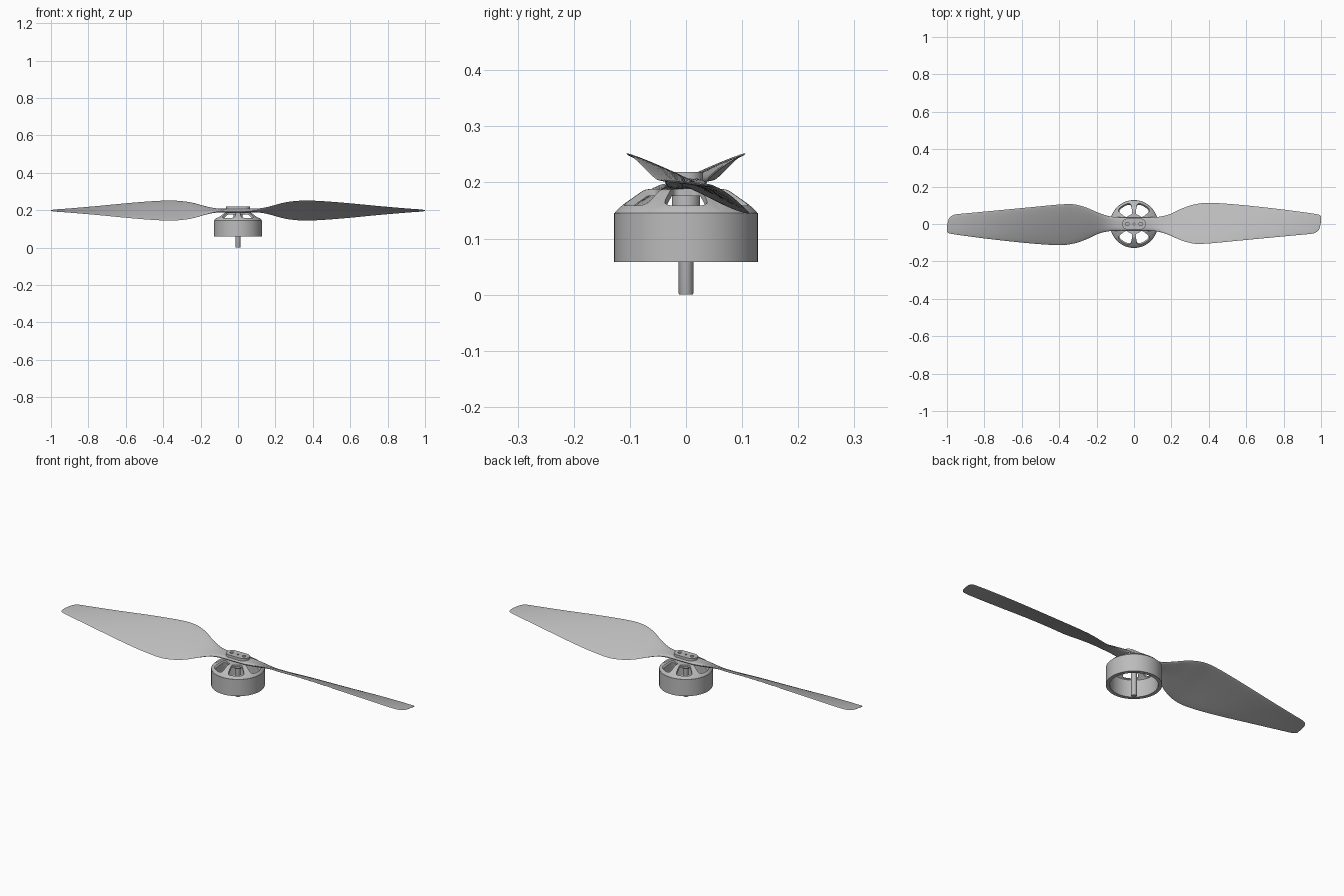
import bpy, bmesh
from math import sin, cos, tau, pi, radians

cube = bpy.data.objects.get("Cube")
if cube:
    bpy.data.objects.remove(cube, do_unlink=True)

GREY = (0.5, 0.5, 0.5, 1)
grey = bpy.data.materials.new("plain grey")
grey.use_nodes = True
grey.diffuse_color = GREY
grey.node_tree.nodes["Principled BSDF"].inputs["Base Color"].default_value = GREY


def finish(name, data, thickness=0):
    """Link the part, bake its modifiers and smooth it with sharp edges kept."""
    ob = bpy.data.objects.new(name, data)
    bpy.context.collection.objects.link(ob)
    data.materials.append(grey)
    if thickness:
        mod = ob.modifiers.new("thickness", 'SOLIDIFY')
        mod.thickness = thickness
        mod.offset = -1
    bpy.ops.object.select_all(action='DESELECT')
    ob.select_set(True)
    bpy.context.view_layer.objects.active = ob
    bpy.ops.object.convert(target='MESH')
    bpy.ops.object.shade_smooth_by_angle(angle=radians(35))
    return ob


def to_mesh(name, bm):
    me = bpy.data.meshes.new(name)
    bm.to_mesh(me)
    bm.free()
    return me


def lathe(name, profile, closed=False, n=64):
    """Turn (radius, height) points around the z axis."""
    bm = bmesh.new()
    rings = [[bm.verts.new((r * cos(tau * i / n), r * sin(tau * i / n), z))
              for i in range(n)] for r, z in profile]
    pairs = list(zip(rings, rings[1:]))
    if closed:
        pairs.append((rings[-1], rings[0]))
    else:
        bm.faces.new(rings[0])
        bm.faces.new(rings[-1])
    for a, b in pairs:
        for i in range(n):
            j = (i + 1) % n
            bm.faces.new((a[i], a[j], b[j], b[i]))
    bmesh.ops.recalc_face_normals(bm, faces=bm.faces)
    return finish(name, to_mesh(name, bm))


# Motor can, shaft and the boss that holds the shaft
lathe("motor_can", [(0.128, 0.058), (0.128, 0.146), (0.11, 0.146), (0.11, 0.058)], closed=True)
lathe("shaft", [(0.012, 0), (0.013, 0.002), (0.013, 0.19)], n=32)
lathe("shaft_boss", [(0.022, 0.153), (0.025, 0.157), (0.025, 0.185)], n=32)

# Spoked dome: six equal sectors, each with a rounded window
DOME = [(0, 0.188), (0.068, 0.188), (0.076, 0.186), (0.116, 0.158),
        (0.122, 0.152), (0.127, 0.146)]
R_IN, R_OUT = 0.02, 0.127


def dome_height(r):
    for (r0, z0), (r1, z1) in zip(DOME, DOME[1:]):
        if r <= r1 + 1e-6:
            return z0 + (z1 - z0) * (r - r0) / (r1 - r0)


def dome_point(u, r, sector):
    a = (sector + u / 2) * tau / 6
    return (r * cos(a), r * sin(a), dome_height(r))


def sector_loops(count=48, steps=6):
    """Loops of (u, r) from the window edge out to the sector border."""
    mid, half = (R_IN + R_OUT) / 2, (R_OUT - R_IN) / 2
    win_mid, win_half = 0.084, 0.031
    for k in range(steps + 1):
        t = k / steps
        loop = []
        for i in range(count):
            c, s = cos(tau * (i + 0.5) / count), sin(tau * (i + 0.5) / count)
            big = max(abs(c), abs(s)) / cos(pi / count) ** 0
            corner = abs(abs(c) - abs(s)) < 0.1
            bu, br = c / big, s / big
            if corner:
                bu, br = (1 if c > 0 else -1), (1 if s > 0 else -1)
            d = (abs(c) ** 5 + abs(s) ** 5) ** 0.2
            wu, wr = 0.72 * c / d, win_mid + win_half * s / d
            loop.append((wu + (bu - wu) * t, wr + (mid + half * br - wr) * t))
        yield loop


bm = bmesh.new()
for sector in range(6):
    rings = [[bm.verts.new(dome_point(u, r, sector)) for u, r in loop]
             for loop in sector_loops()]
    for a, b in zip(rings, rings[1:]):
        for i in range(len(a)):
            j = (i + 1) % len(a)
            bm.faces.new((a[i], a[j], b[j], b[i]))
bmesh.ops.remove_doubles(bm, verts=bm.verts, dist=0.00005)
bm.normal_update()
bmesh.ops.reverse_faces(bm, faces=[f for f in bm.faces if f.normal.z < 0])
finish("spoked_dome", to_mesh("spoked_dome", bm), thickness=0.012)

# Blade stations: x, front edge y, back edge y, edge rise, half thickness
STATIONS = [
    (0, -0.036, 0.036, 0, 0.0095), (0.07, -0.036, 0.036, 0.001, 0.0093),
    (0.13, -0.041, 0.038, 0.009, 0.008), (0.19, -0.06, 0.052, 0.026, 0.006),
    (0.25, -0.086, 0.08, 0.043, 0.004), (0.32, -0.105, 0.104, 0.052, 0.003),
    (0.4, -0.104, 0.113, 0.053, 0.003), (0.55, -0.09, 0.104, 0.043, 0.003),
    (0.75, -0.071, 0.083, 0.024, 0.0025), (0.9, -0.057, 0.064, 0.011, 0.002),
    (0.955, -0.051, 0.056, 0.007, 0.002), (0.98, -0.04, 0.052, 0.005, 0.002),
    (0.993, -0.02, 0.048, 0.003, 0.0015), (1, 0.015, 0.042, 0.002, 0.001)]


def smooth_stations(steps=4):
    """Run a smooth curve through the stations."""
    last = len(STATIONS) - 1
    for k in range(last):
        quad = [STATIONS[min(max(k + d, 0), last)] for d in (-1, 0, 1, 2)]
        for s in range(steps):
            t = s / steps
            yield [b + t / 2 * (c - a + t * (2 * a - 5 * b + 4 * c - d
                   + t * (3 * (b - c) + d - a))) for a, b, c, d in zip(*quad)]
    yield STATIONS[last]


def section(station, side, n=14):
    """Closed blade section; side -1 is the same blade turned half round."""
    x, front, back, rise, half = station
    points = []
    for i in range(2 * n):
        c = -cos(pi * i / n)
        face = (1 if i < n else -1) * max(0, 1 - c ** 4) ** 0.5
        y = (front + back) / 2 + (back - front) / 2 * c * side
        bow = 0.1 * rise * (1 - c * c)
        points.append((side * x, side * y, 0.198 - rise * c * side + bow + half * face))
    return points


stations = list(smooth_stations())
sections = [section(s, -1) for s in reversed(stations[1:])] + [section(s, 1) for s in stations]
bm = bmesh.new()
rings = [[bm.verts.new(p) for p in sec] for sec in sections]
for a, b in zip(rings, rings[1:]):
    for i in range(len(a)):
        j = (i + 1) % len(a)
        bm.faces.new((a[i], a[j], b[j], b[i]))
bm.faces.new(rings[0])
bm.faces.new(rings[-1])
bmesh.ops.recalc_face_normals(bm, faces=bm.faces)
finish("propeller_blades", to_mesh("propeller_blades", bm))

# Clamp plate with two screw holes and a centre hole
plate = bpy.data.curves.new("clamp_plate", 'CURVE')
plate.dimensions = '2D'
plate.fill_mode = 'BOTH'
plate.extrude = 0.007


def outline(cx, radius, stretch=0, n=32):
    spline = plate.splines.new('POLY')
    spline.points.add(n - 1)
    for i, p in enumerate(spline.points):
        a = tau * (i + 0.5) / n
        shift = stretch if cos(a) > 0 else -stretch
        p.co = (cx + shift + radius * cos(a), radius * sin(a), 0, 1)
    spline.use_cyclic_u = True


outline(0, 0.03, stretch=0.033)
outline(0, 0.005)
for side in (-1, 1):
    outline(side * 0.036, 0.009)
finish("clamp_plate", plate).location.z = 0.212
